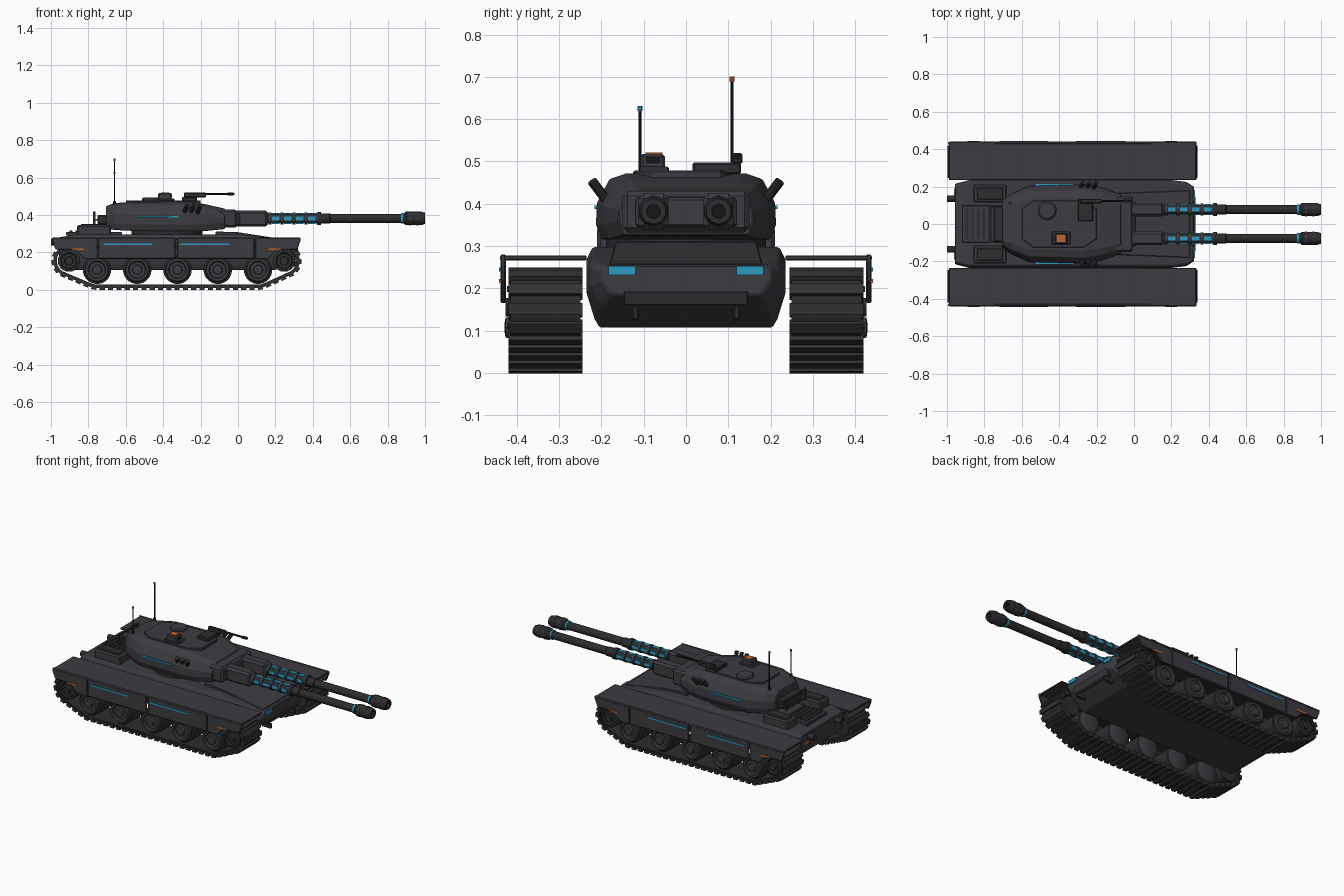
import bpy, bmesh, math
from mathutils import Vector, Matrix

if "Cube" in bpy.data.objects:
    bpy.data.objects.remove(bpy.data.objects["Cube"])


def material(name, rgb):
    m = bpy.data.materials.new(name)
    m.diffuse_color = (*rgb, 1)
    m.use_nodes = True
    m.node_tree.nodes["Principled BSDF"].inputs["Base Color"].default_value = m.diffuse_color
    return m


ARMOR = material("charcoal armor", (0.046, 0.044, 0.052))
DARK = material("dark gunmetal", (0.026, 0.026, 0.029))
TRACK = material("track steel", (0.032, 0.031, 0.034))
BLACK = material("black", (0.008, 0.008, 0.009))
CYAN = material("cyan light", (0.025, 0.32, 0.52))
ORANGE = material("orange light", (0.52, 0.14, 0.025))


def finish(name, bm, mat, bevel=0, smooth=False):
    bmesh.ops.recalc_face_normals(bm, faces=bm.faces)
    me = bpy.data.meshes.new(name)
    bm.to_mesh(me)
    bm.free()
    me.materials.append(mat)
    ob = bpy.data.objects.new(name, me)
    bpy.context.collection.objects.link(ob)
    if bevel:
        b = ob.modifiers.new("bevel", "BEVEL")
        b.width, b.segments, b.limit_method = bevel, 1, "ANGLE"
    if smooth:
        bpy.ops.object.select_all(action="DESELECT")
        ob.select_set(True)
        bpy.context.view_layer.objects.active = ob
        bpy.ops.object.shade_smooth_by_angle(angle=math.radians(35))
    return ob


def box(name, x, y, z, mat=ARMOR, bevel=0.004):
    """Box from (min, max) ranges."""
    bm = bmesh.new()
    c = [(a + b) / 2 for a, b in (x, y, z)]
    s = [abs(b - a) for a, b in (x, y, z)]
    bmesh.ops.create_cube(bm, size=1, matrix=Matrix.Translation(c) @ Matrix.Diagonal((*s, 1)))
    return finish(name, bm, mat, bevel)


def skin(name, rings, mat, bevel=0, closed=False, smooth=False):
    """Bridge equal rings of points; cap the ends unless the rings form a loop."""
    bm = bmesh.new()
    vs = [[bm.verts.new(p) for p in r] for r in rings]
    n = len(vs[0])
    for i in range(len(vs) if closed else len(vs) - 1):
        a, b = vs[i], vs[(i + 1) % len(vs)]
        for j in range(n):
            bm.faces.new((a[j], a[(j + 1) % n], b[(j + 1) % n], b[j]))
    if not closed:
        bm.faces.new(vs[0])
        bm.faces.new(vs[-1])
    return finish(name, bm, mat, bevel, smooth)


def lathe(name, profile, loc, axis, mat, sides=16):
    """Turn (radius, distance) points around an axis direction."""
    m = Matrix.Translation(loc) @ Vector(axis).to_track_quat("Z", "Y").to_matrix().to_4x4()
    rings = [[m @ Vector((r * math.cos(t), r * math.sin(t), d))
              for t in [math.tau * (k + 0.5) / sides for k in range(sides)]] for r, d in profile]
    return skin(name, rings, mat, smooth=True)


def rod(name, r, length, loc, axis, mat=DARK, sides=12):
    return lathe(name, [(r, 0), (r, length)], loc, axis, mat, sides)


def loft(name, sections, mat=ARMOR, bevel=0):
    """Sections are (x, half outline of (y, z) bottom to top), mirrored in y."""
    rings = [[(x, y, z) for y, z in h] + [(x, -y, z) for y, z in reversed(h)] for x, h in sections]
    return skin(name, rings, mat, bevel)


X, Y, Z = (1, 0, 0), (0, 1, 0), (0, 0, 1)

# Hull
def hull_section(x, w, z0, z1):
    h = z1 - z0
    return x, [(w * .87, z0), (w * .92, z0 + h * .12), (w, z0 + h * .48), (w, z0 + h * .85), (w * .94, z1)]

loft("hull", [hull_section(-.957, .215, .17, .28), hull_section(-.88, .235, .107, .295),
              hull_section(0, .235, .107, .297), hull_section(.2, .235, .107, .275),
              hull_section(.28, .225, .155, .26), hull_section(.32, .2, .185, .255)], ARMOR, .004)
loft("glacis_plate", [(-.12, [(.165, .28), (.165, .312)]), (.0, [(.168, .28), (.168, .308)]),
                      (.3, [(.18, .24), (.18, .262)])], ARMOR, .003)
skin("lower_nose_plate", [[(x, s * .147, z) for x, z in ((.318, .193), (.33, .193), (.312, .16), (.28, .16))]
                          for s in (-1, 1)], ARMOR, .003)
box("engine_deck", (-.92, -.62), (-.1, .1), (.29, .31))
for i in range(5):
    box("deck_grille", (-.9 + i * .03, -.885 + i * .03), (-.08, .08), (.305, .316), DARK, 0)
rod("turret_ring", .19, .05, (-.38, 0, .28), Z, DARK, 32)

# Running gear, mirrored left and right
def support_loop(inset):
    """Taut loop round the end sprockets and outer road wheels."""
    circles = [(-.904, .155, .083), (.247, .155, .083), (-.754, .107, .097), (.107, .107, .097)]
    pts = []
    for k in range(72):
        n = Vector((math.cos(math.tau * (k + .5) / 72), math.sin(math.tau * (k + .5) / 72)))
        cx, cz, r = max(circles, key=lambda c: c[0] * n.x + c[1] * n.y + c[2])
        pts.append(Vector((cx, cz)) + n * (r - inset))
    return pts

def treads(name, y):
    bm = bmesh.new()
    pts = support_loop(0)
    total = sum((pts[i - 1] - pts[i]).length for i in range(72))
    step, travelled, target = total / 64, 0, 0
    for i in range(72):
        a, b = pts[i - 1], pts[i]
        d = b - a
        while target < travelled + d.length and target < total - 1e-4:
            p = a + d * ((target - travelled) / d.length)
            m = Matrix.Translation((p.x, y, p.y)) @ Matrix.Rotation(-math.atan2(d.y, d.x), 4, "Y")
            bmesh.ops.create_cube(bm, size=1, matrix=m @ Matrix.Diagonal((step * .62, .175, .02, 1)))
            target += step
        travelled += d.length
    return finish(name, bm, TRACK)

for s in (-1, 1):
    outer, inner = support_loop(0), support_loop(.018)
    skin("track_belt", [[(o.x, s * .25, o.y), (o.x, s * .415, o.y), (i.x, s * .415, i.y), (i.x, s * .25, i.y)]
                        for o, i in zip(outer, inner)], DARK, closed=True)
    treads("track_treads", s * .3325)
    for k in range(5):
        wx = -.754 + k * .2153
        lathe("road_wheel", [(.05, 0), (.066, .008), (.066, .158), (.06, .165), (.048, .165), (.042, .155),
                             (.026, .155), (.024, .172), (.012, .174)], (wx, s * .255, .107), (0, s, 0), ARMOR, 24)
        lathe("wheel_tire", [(.055, 0), (.076, .004), (.076, .14), (.06, .145)], (wx, s * .26, .107), (0, s, 0), DARK, 24)
    for wx in (-.904, .247):
        lathe("sprocket", [(.06, 0), (.06, .16), (.045, .165), (.04, .155), (.024, .155), (.022, .172)],
              (wx, s * .255, .155), (0, s, 0), DARK, 12)
        for k in range(6):
            t = math.tau * k / 6
            rod("sprocket_bolt", .007, .012, (wx + .05 * math.cos(t), s * .412, .155 + .05 * math.sin(t)),
                (0, s, 0), ARMOR, 6)
    # Fender and side skirts
    box("fender", (-.99, .333), (s * .235, s * .44), (.266, .278), ARMOR, .003)
    for e in (-1, 1):
        def end_x(d):
            return -.33 + e * d
        skirt = [(.422, .28), (.664, .28), (.664, .262), (.645, .215), (.54, .215), (.49, .165), (.422, .165)]
        skin("end_skirt", [[(end_x(d), y, z) for d, z in skirt] for y in (s * .426, s * .439)], ARMOR, .003)
        box("middle_skirt", (end_x(.004), end_x(.417)), (s * .426, s * .439), (.165, .28), ARMOR, .005)
        box("skirt_light", (end_x(.02 if e > 0 else .13), end_x(.285 if e > 0 else .39)),
            (s * .436, s * .443), (.24, .249), CYAN, 0)
        box("marker_light", (end_x(.495), end_x(.56)), (s * .436, s * .443), (.212, .222), ORANGE, 0)
    # Nose and tail fittings
    box("headlight", (.315, .326), (s * .12, s * .183), (.231, .253), CYAN, 0)
    box("tow_hook", (.255, .32), (s * .112, s * .128), (.125, .157), DARK)
    box("tail_light", (-.962, -.94), (s * .14, s * .19), (.215, .23), ORANGE, 0)
    lathe("exhaust", [(.018, 0), (.018, .06), (.012, .06), (.012, .05)], (-.94, s * .135, .255), (-1, 0, 0), DARK)
    box("rear_stowage", (-.86, -.68), (s * .115, s * .21), (.285, .347), ARMOR, .008)
    box("stowage_lid", (-.84, -.7), (s * .13, s * .195), (.34, .352), DARK, .003)

# Turret
def turret_section(x, w, z0, z1):
    return x, [(w * .93, z0), (w, z0 + .035), (w * .99, z0 + (z1 - z0) * .55), (w * .85, z1 - .014), (w * .66, z1)]

loft("turret", [turret_section(-.705, .125, .33, .448), turret_section(-.66, .16, .32, .464),
                turret_section(-.56, .205, .315, .47), turret_section(-.26, .213, .315, .472),
                turret_section(-.17, .195, .315, .457), turret_section(-.07, .16, .325, .434)], ARMOR, .003)
roof = [(-.6, .08), (-.54, .125), (-.27, .125), (-.2, .08)]
skin("roof_plate", [[(x, y, z) for x, y in roof] + [(x, -y, z) for x, y in reversed(roof)]
                    for z in (.455, .478)], ARMOR, .003)
box("bustle_rack", (-.75, -.69), (-.095, .095), (.35, .4), DARK)
for z in (.36, .415):
    box("rack_rail", (-.775, -.763), (-.1, .1), (z - .005, z + .005), DARK, 0)
for s in (-1, 1):
    box("rack_post", (-.775, -.763), (s * .09, s * .1), (.35, .42), DARK, 0)
    box("rack_arm", (-.77, -.68), (s * .09, s * .1), (.37, .38), DARK, 0)
    box("turret_light", (-.53, -.32), (s * .2, s * .2165), (.387, .396), CYAN, 0)
    for k in range(3):
        rod("smoke_launcher", .012, .06, (-.29 + k * .035, s * .188, .408), (.35, s * .6, .8), DARK, 10)
    # Antenna, orange-tipped and taller on one side
    top, tip = (.695, ORANGE) if s > 0 else (.625, CYAN)
    rod("antenna_base", .009, .03, (-.66, s * .109, .445), Z, DARK, 8)
    rod("antenna", .0035, top - .45, (-.66, s * .109, .45), Z, BLACK, 6)
    rod("antenna_tip", .006, .012, (-.66, s * .109, top - .006), Z, tip, 8)

# Hatch, sight and roof gun
lathe("hatch", [(.05, 0), (.05, .02), (.042, .028), (.01, .03)], (-.465, .072, .465), Z, ARMOR, 20)
box("sight_base", (-.44, -.34), (-.11, -.04), (.47, .488))
box("sight_head", (-.427, -.355), (-.108, -.05), (.48, .518), ARMOR, .006)
box("sight_plate", (-.411, -.37), (-.096, -.056), (.515, .521), ORANGE, 0)
box("sight_window", (-.357, -.352), (-.095, -.06), (.495, .51), BLACK, 0)
box("gun_mount", (-.3, -.22), (.015, .13), (.47, .497), DARK)
box("gun_body", (-.29, -.17), (.11, .134), (.495, .52), DARK)
rod("gun_barrel", .006, .16, (-.18, .122, .512), X, BLACK, 8)
rod("gun_muzzle", .009, .03, (-.055, .122, .512), X, DARK, 8)

# Mantlet and twin cannons
box("mantlet", (-.12, -.005), (-.15, .15), (.332, .43), ARMOR, .012)
box("mantlet_face", (-.02, .01), (-.12, .12), (.345, .415), ARMOR, .006)
for s in (-1, 1):
    y, z = s * .077, .382
    box("cannon_housing", (-.03, .16), (y - .036, y + .036), (.338, .424), ARMOR, .012)
    rod("coil_core", .026, .3, (.15, y, z), X, DARK, 16)
    for k in range(5):
        rod("coil_ring", .033, .017, (.163 + k * .064, y, z), X, ARMOR, 16)
    for k in range(4):
        x = .183 + k * .064
        for dy, dz in ((1, 0), (-1, 0), (0, 1), (0, -1)):
            hy, hz = (.004, .011) if dy else (.011, .004)
            cy, cz = y + dy * .025, z + dz * .025
            box("coil_light", (x, x + .04), (cy - hy, cy + hy), (cz - hz, cz + hz), CYAN, 0)
    rod("coil_collar", .035, .02, (.425, y, z), X, DARK, 16)
    lathe("cannon_barrel", [(.028, 0), (.028, .05), (.024, .055), (.024, .46)], (.44, y, z), X, DARK, 16)
    rod("muzzle_light", .0285, .012, (.872, y, z), X, CYAN, 16)
    lathe("muzzle_brake", [(.026, 0), (.036, .012), (.036, .095), (.03, .115), (.017, .115), (.017, .08)],
          (.885, y, z), X, DARK, 10)
    for k in range(2):
        rod("muzzle_band", .038, .01, (.915 + k * .04, y, z), X, ARMOR, 10)
    rod("muzzle_bore", .0165, .01, (.962, y, z), X, BLACK, 10)
